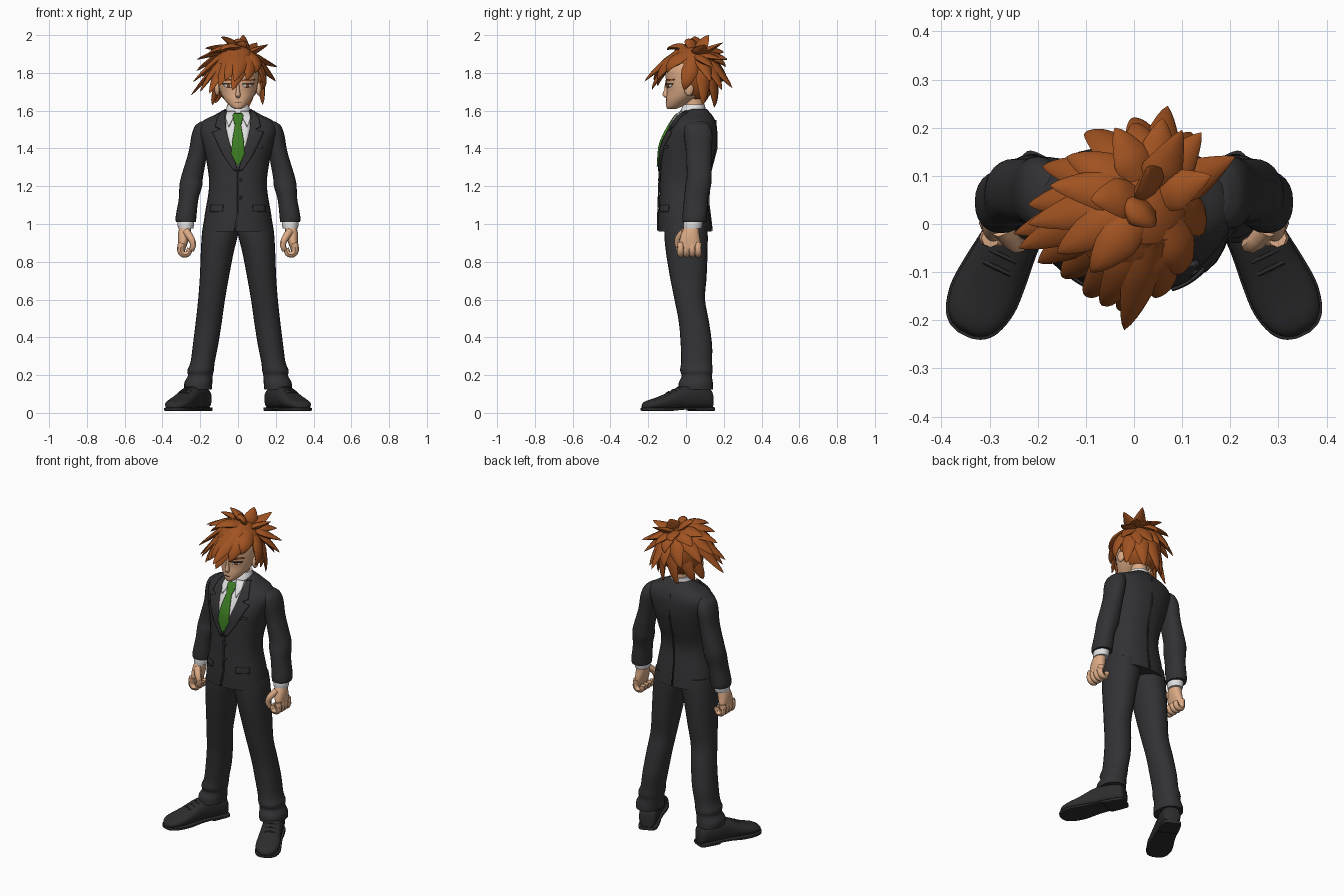
import bpy, bmesh, math
from mathutils import Vector, Matrix

cube = bpy.data.objects.get("Cube")
if cube:
    bpy.data.objects.remove(cube, do_unlink=True)


def material(name, *rgb):
    m = bpy.data.materials.new(name)
    m.use_nodes = True
    m.diffuse_color = (*rgb, 1)
    m.node_tree.nodes["Principled BSDF"].inputs["Base Color"].default_value = (*rgb, 1)
    return m


SUIT = material("charcoal suit", .032, .032, .035)
SHOE = material("black leather", .026, .026, .028)
SKIN = material("skin", .72, .41, .24)
HAIR = material("auburn hair", .35, .084, .015)
WHITE = material("white cotton", .75, .75, .76)
GREEN = material("green tie", .045, .2, .016)
DARK = material("dark lash", .03, .015, .01)


def finish(name, bm, mat, mirror=False, solid=0, angle=45):
    mesh = bpy.data.meshes.new(name)
    bm.to_mesh(mesh)
    bm.free()
    mesh.materials.append(mat)
    mesh.shade_smooth()
    mesh.set_sharp_from_angle(angle=math.radians(angle))
    ob = bpy.data.objects.new(name, mesh)
    bpy.context.collection.objects.link(ob)
    if solid:
        mod = ob.modifiers.new("thickness", 'SOLIDIFY')
        mod.thickness, mod.offset = solid, 0
    if mirror:
        ob.modifiers.new("mirror", 'MIRROR')


def dense(rows, k=5):
    """Smooth spline through rows of numbers."""
    out, last = [], len(rows) - 1
    for i in range(last):
        quad = [rows[max(0, min(last, j))] for j in range(i - 1, i + 3)]
        for step in range(k):
            t = step / k
            out.append(tuple(q + .5 * t * (r - p + t * (2 * p - 5 * q + 4 * r - s + t * (3 * (q - r) + s - p)))
                             for p, q, r, s in zip(*quad)))
    return out + [tuple(rows[-1])]


def oval(center, u, v, power=2, n=24):
    """Superellipse ring spanned by the vectors u and v."""
    ring = []
    for i in range(n):
        a = math.tau * i / n
        c, s = math.cos(a), math.sin(a)
        ring.append(center + u * math.copysign(abs(c) ** (2 / power), c)
                    + v * math.copysign(abs(s) ** (2 / power), s))
    return ring


def skin_rings(bm, rings):
    loops = [[bm.verts.new(p) for p in ring] for ring in rings]
    for a, b in zip(loops, loops[1:]):
        for i in range(len(a)):
            j = (i + 1) % len(a)
            bm.faces.new((a[i], a[j], b[j], b[i]))
    bm.faces.new(loops[0][::-1])
    bm.faces.new(loops[-1])
    bmesh.ops.recalc_face_normals(bm, faces=bm.faces)


def body(name, rows, mat, power=2, mirror=False):
    """Stack of horizontal ovals: z, centre x, centre y, radius x, radius y."""
    rows = dense(rows)
    bm = bmesh.new()
    skin_rings(bm, [oval(Vector((x, y, z)), Vector((rx, 0, 0)), Vector((0, ry, 0)), power)
                    for z, x, y, rx, ry in rows])
    finish(name, bm, mat, mirror)
    return rows, power


def sweep(bm, path, radii, side, flat=1.0, n=8):
    """Tube along a path, flattened across the side vector."""
    path = [Vector(p) for p in path]
    rings = []
    for i, p in enumerate(path):
        tan = path[min(i + 1, len(path) - 1)] - path[max(i - 1, 0)]
        v = side.cross(tan).normalized()
        rings.append(oval(p, side * radii[i], v * radii[i] * flat, n=n))
    skin_rings(bm, rings)


def panel(name, surface, rows, mat, off, mirror=False, back=False):
    """Thin plate lying on a body; rows are z, inner x, outer x."""
    table, power = surface
    face = 1 if back else -1

    def depth(x, z):
        for a, b in zip(table, table[1:]):
            if a[0] <= z <= b[0]:
                t = (z - a[0]) / (b[0] - a[0])
                break
        else:
            a = b = table[-1]
            t = 0
        _, cx, cy, rx, ry = [p + t * (q - p) for p, q in zip(a, b)]
        k = min(abs(x - cx) / rx, .98)
        return cy + face * (ry * (1 - k ** power) ** (1 / power) + off)

    fine = []
    for a, b in zip(rows, rows[1:]):
        fine += [[p + (q - p) * t / 4 for p, q in zip(a, b)] for t in range(4)]
    fine.append(rows[-1])
    bm, cols = bmesh.new(), 6
    grid = []
    for z, lo, hi in fine:
        xs = [lo + (hi - lo) * j / cols for j in range(cols + 1)]
        grid.append([bm.verts.new((x, depth(x, z), z)) for x in xs])
    for a, b in zip(grid, grid[1:]):
        for j in range(cols):
            quad = (a[j], a[j + 1], b[j + 1], b[j])
            bm.faces.new(quad[::-1] if back else quad)
    finish(name, bm, mat, mirror, solid=off * 1.8)


def ball(name, loc, scale, mat, mirror=False, keep=None):
    bm = bmesh.new()
    bmesh.ops.create_uvsphere(bm, u_segments=24, v_segments=16, radius=1,
                              matrix=Matrix.Translation(loc) @ Matrix.Diagonal((*scale, 1)))
    if keep:
        gone = [f for f in bm.faces if not keep(f.calc_center_median())]
        bmesh.ops.delete(bm, geom=gone, context='FACES')
    finish(name, bm, mat, mirror)


# Jacket
jacket = body("jacket", [(.96, 0, -.005, .187, .14), (1.05, 0, -.01, .176, .135), (1.2, 0, -.015, .153, .125),
                         (1.32, 0, .003, .165, .138), (1.42, 0, .019, .188, .144), (1.5, 0, .038, .208, .127),
                         (1.545, 0, .047, .187, .108), (1.577, 0, .05, .125, .088), (1.61, 0, .058, .066, .05)],
              SUIT, 2.3)
body("sleeves", [(1.01, .275, .045, .053, .062), (1.04, .275, .046, .055, .065), (1.13, .262, .053, .052, .064),
                 (1.2, .25, .064, .06, .068), (1.25, .243, .07, .058, .066), (1.38, .212, .068, .05, .068),
                 (1.47, .197, .065, .049, .075), (1.52, .187, .06, .04, .065), (1.543, .175, .06, .02, .04)],
     SUIT, 2.2, True)
panel("shirt_front", jacket, [(1.3, -.004, .004), (1.42, -.045, .045), (1.5, -.062, .062), (1.59, -.068, .068)], WHITE, .003)
panel("lapels", jacket, [(1.28, .002, .02), (1.36, .023, .075), (1.43, .045, .11), (1.485, .06, .135),
                         (1.5, .062, .09), (1.515, .064, .12), (1.56, .068, .108), (1.595, .066, .084)], SUIT, .006, True)
panel("tie", jacket, [(1.305, -.002, .002), (1.37, -.036, .036), (1.44, -.03, .03), (1.525, -.015, .015),
                      (1.535, -.02, .02), (1.57, -.028, .028), (1.58, -.02, .02)], GREEN, .01)
panel("collar_wings", jacket, [(1.515, .046, .05), (1.56, .026, .066), (1.592, .012, .058)], WHITE, .008, True)
panel("front_edge", jacket, [(.965, -.022, -.012), (1.06, -.004, .006), (1.28, -.004, .006)], SUIT, .004)
panel("pocket_flaps", jacket, [(1.065, .08, .148), (1.1, .078, .145)], SUIT, .003, True)
panel("breast_pocket", jacket, [(1.4, .085, .13), (1.415, .085, .132)], SUIT, .003)
panel("back_seam", jacket, [(.965, -.003, .003), (1.55, -.003, .003)], SUIT, .004, back=True)
for i, z in enumerate((1.235, 1.14)):
    ball(f"button_{i}", (.012, -.143, z), (.009, .006, .009), SHOE)

# Shirt collar, cuffs and neck
body("shirt_collar", [(1.55, 0, .03, .074, .072), (1.595, 0, .036, .067, .067), (1.632, 0, .044, .056, .057)], WHITE)
body("shirt_cuffs", [(.975, .277, .035, .04, .047), (1.0, .276, .037, .044, .05), (1.03, .275, .042, .042, .05)], WHITE, 2, True)
body("neck", [(1.57, 0, .042, .048, .05), (1.64, 0, .042, .044, .048), (1.72, 0, .04, .046, .05)], SKIN)

# Hands
body("palms", [(.855, .298, .02, .016, .05), (.9, .292, .02, .026, .056), (.95, .284, .023, .033, .047),
               (1.0, .277, .033, .028, .034)], SKIN, 2.3, True)
fingers = bmesh.new()
for i in range(4):
    y = .064 - .031 * i
    path = dense([(.298, y, .9), (.304, y, .86), (.288, y, .839), (.264, y, .845), (.255, y, .872)], 3)
    sweep(fingers, path, [.0195 - .0004 * k for k in range(len(path))], Vector((0, 1, 0)))
path = dense([(.275, -.01, .96), (.25, -.04, .925), (.238, -.043, .89), (.247, -.035, .86)], 3)
sweep(fingers, path, [.021 - .0008 * k for k in range(len(path))], Vector((.8, -.6, 0)))
finish("fingers", fingers, SKIN, True)

# Trousers
body("trouser_legs", [(.125, .212, .052, .073, .092), (.16, .21, .052, .074, .09), (.195, .2, .057, .066, .08),
                      (.225, .198, .055, .07, .086), (.27, .187, .056, .064, .082), (.36, .172, .055, .067, .083),
                      (.48, .155, .042, .069, .08), (.6, .14, .02, .071, .081), (.72, .125, .012, .077, .097),
                      (.85, .11, .004, .087, .11), (.95, .095, 0, .096, .115), (1.02, .09, 0, .09, .11)], SUIT, 2.2, True)

# Shoes: rows are length position, half width, top, bottom
turn = Matrix.Translation((.2625, -.046, 0)) @ Matrix.Rotation(math.radians(25.6), 4, 'Z')


def shoe_part(name, rows, power):
    bm = bmesh.new()
    skin_rings(bm, [oval(Vector((0, y, (top + low) / 2)), Vector((w, 0, 0)), Vector((0, 0, (top - low) / 2)), power)
                    for y, w, top, low in dense(rows, 4)])
    bm.transform(turn)
    finish(name, bm, SHOE, True)


shoe_part("shoe_uppers", [(.198, .03, .1, .02), (.18, .05, .13, .02), (.1, .058, .15, .02), (.02, .059, .14, .02),
                          (-.06, .066, .103, .02), (-.12, .069, .08, .02), (-.165, .058, .067, .02),
                          (-.19, .038, .055, .02), (-.2, .015, .04, .02)], 2.5)
shoe_part("shoe_soles", [(.202, .032, .03, .01), (.186, .053, .03, .01), (.09, .059, .03, .01), (.08, .059, .03, .018),
                         (.01, .062, .03, .016), (-.06, .07, .028, .01), (-.12, .073, .028, .01),
                         (-.17, .061, .028, .01), (-.196, .04, .028, .011), (-.206, .014, .027, .013)], 7)
laces = bmesh.new()
for i in range(3):
    y, z = -.05 + .028 * i, .107 + .012 * i
    sweep(laces, [(-.03, y, z - .006), (0, y, z + .003), (.03, y, z - .006)], [.006] * 3, Vector((0, 1, 0)), n=6)
laces.transform(turn)
finish("laces", laces, SHOE, True)

# Head and face
head = body("head", [(1.61, 0, -.075, .02, .025), (1.625, 0, -.06, .042, .045), (1.66, 0, -.03, .073, .075),
                     (1.7, 0, 0, .095, .102), (1.75, 0, .012, .107, .118), (1.82, 0, .02, .11, .126),
                     (1.88, 0, .025, .085, .1), (1.91, 0, .025, .05, .055)], SKIN)
body("nose", [(1.668, 0, -.1, .008, .008), (1.682, 0, -.108, .013, .016), (1.71, 0, -.104, .009, .012),
              (1.745, 0, -.1, .006, .006)], SKIN)
ball("ears", (.11, .015, 1.715), (.014, .025, .036), SKIN, True)
panel("eyes", head, [(1.724, .036, .06), (1.731, .026, .072), (1.74, .028, .076)], WHITE, .002, True)
panel("irises", head, [(1.724, .043, .055), (1.732, .041, .058), (1.74, .042, .057)], HAIR, .003, True)
panel("lashes", head, [(1.738, .024, .078), (1.743, .026, .082)], DARK, .004, True)
panel("eyebrows", head, [(1.757, .022, .05), (1.761, .022, .086), (1.767, .045, .088)], HAIR, .003, True)
panel("mouth", head, [(1.643, -.018, .018), (1.645, -.019, .019)], DARK, .002)

# Hair: a full cap with broad locks sweeping from the crown to each tip
CENTER, SCALP = Vector((-.005, .022, 1.79)), Vector((.132, .146, .155))
CROWN = Vector((.4, .3, 1)).normalized()
ball("hair_cap", CENTER, SCALP, HAIR,
     keep=lambda c: c.z > 1.835 or (c.y > .035 and c.z > 1.66))
TIPS = [(-.25, -.02, 1.68), (-.24, -.05, 1.75), (-.22, .04, 1.81), (-.22, 0, 1.87), (-.175, .08, 1.93),
        (-.19, .12, 1.78), (-.09, .05, 1.99), (-.04, .2, 1.91), (0, .21, 1.83), (-.01, .0, 1.96),
        (.07, .245, 1.72), (.03, .12, 2), (.1, .195, 1.96), (.16, .1, 1.95), (.21, .14, 1.83),
        (.2, .13, 1.755), (.14, .19, 1.87), (.06, .22, 1.87), (.13, .09, 1.63), (.05, .15, 1.615),
        (-.05, .15, 1.62), (-.12, .09, 1.64), (-.135, .02, 1.63), (-.1, .19, 1.75), (0, .22, 1.74),
        (.12, .19, 1.71), (-.02, -.22, 1.755), (-.03, -.18, 1.71), (-.1, -.15, 1.73), (-.15, -.11, 1.69),
        (-.2, -.08, 1.7), (.045, -.15, 1.76), (.09, -.1, 1.8), (.128, -.01, 1.71), (-.065, -.17, 1.76),
        (-.14, .14, 1.88), (-.16, -.06, 1.9), (-.09, -.1, 1.92)]


def on_scalp(d, k):
    return CENTER + Vector(a * b for a, b in zip(d.normalized(), SCALP)) * k


locks = bmesh.new()
for tip in map(Vector, TIPS):
    aim = Vector(a / b for a, b in zip(tip - CENTER, SCALP)).normalized()
    base = on_scalp(aim * .4 + CROWN * .6, .92)
    bend = on_scalp(aim * .78 + CROWN * .22, 1.3)
    side = (tip - base).cross(bend - CENTER).normalized()
    ts = [i / 10 * .995 for i in range(11)]
    path = [base * (1 - t) ** 2 + bend * 2 * t * (1 - t) + tip * t * t for t in ts]
    radii = [.058 * min(1, .6 + 1.4 * t) * (1 - t) ** .75 for t in ts]
    sweep(locks, path, radii, side, .42, 8)
finish("hair_locks", locks, HAIR, angle=50)
